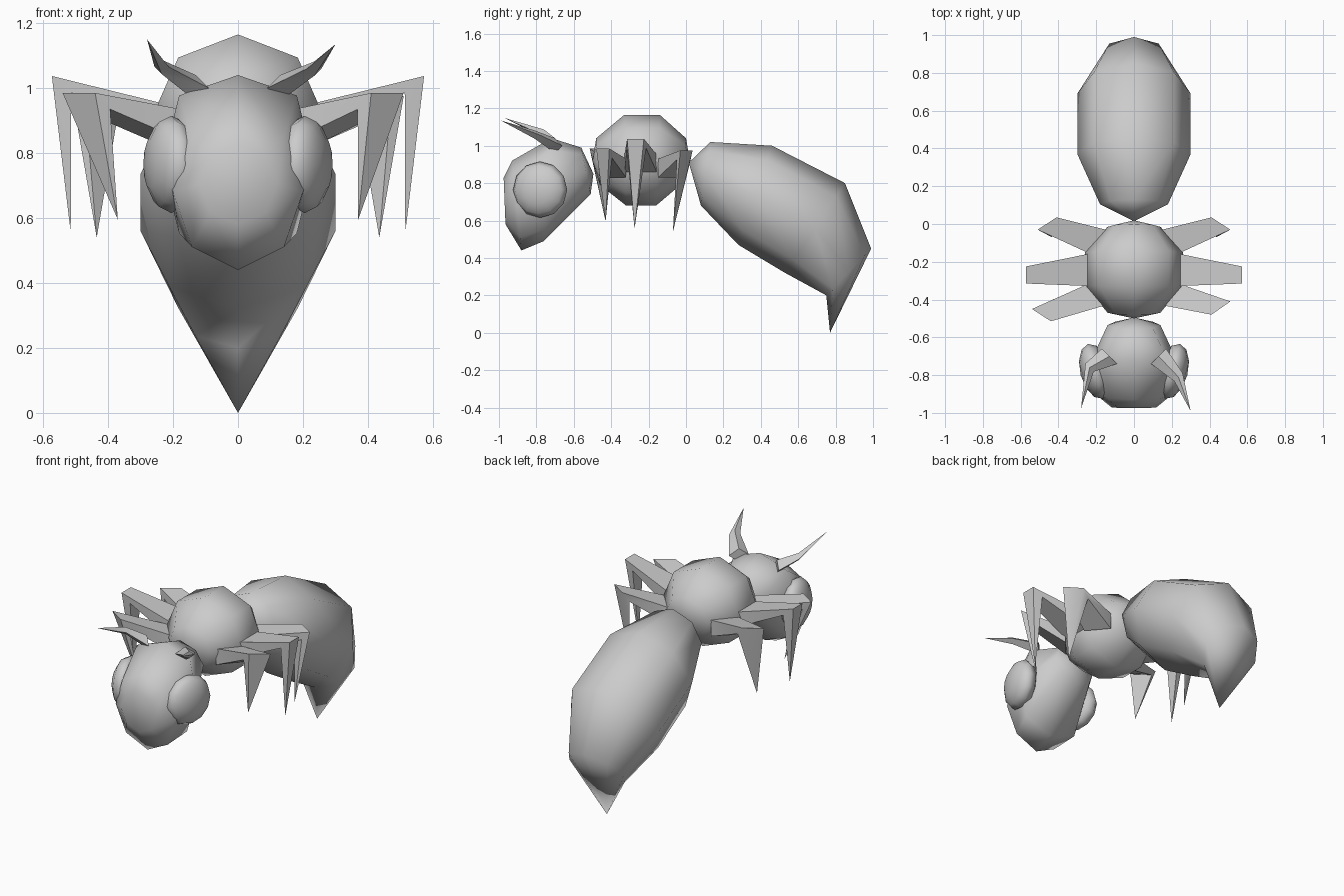
import bpy, bmesh, math
from mathutils import Vector

cube = bpy.data.objects.get("Cube")
if cube:
    bpy.data.objects.remove(cube, do_unlink=True)

grey = bpy.data.materials.new("plain grey")
grey.use_nodes = True
colour = (0.6, 0.6, 0.6, 1)
grey.diffuse_color = colour
grey.node_tree.nodes["Principled BSDF"].inputs["Base Color"].default_value = colour


def loft(name, rings, angle=50):
    """Skin a list of rings; a ring of one point closes to a tip."""
    bm = bmesh.new()
    loops = [[bm.verts.new(p) for p in ring] for ring in rings]
    for a, b in zip(loops, loops[1:]):
        n = max(len(a), len(b))
        for i in range(n):
            j = (i + 1) % n
            if len(a) == 1:
                bm.faces.new((a[0], b[i], b[j]))
            elif len(b) == 1:
                bm.faces.new((a[i], b[0], a[j]))
            else:
                bm.faces.new((a[i], b[i], b[j], a[j]))
    for end in (loops[0], loops[-1]):
        if len(end) > 2:
            bm.faces.new(end)
    bmesh.ops.recalc_face_normals(bm, faces=bm.faces)
    mesh = bpy.data.meshes.new(name)
    bm.to_mesh(mesh)
    bm.free()
    return finish(bpy.data.objects.new(name, mesh), angle)


def finish(obj, angle):
    if obj.name not in bpy.context.collection.objects:
        bpy.context.collection.objects.link(obj)
    obj.data.materials.append(grey)
    bpy.ops.object.select_all(action='DESELECT')
    obj.select_set(True)
    bpy.context.view_layer.objects.active = obj
    bpy.ops.object.shade_smooth_by_angle(angle=math.radians(angle))
    return obj


def hoop(top, bottom, half_width, power=1.0, sides=8):
    """Upright ring between a top and a bottom point given as (y, z)."""
    top, bottom = Vector((0, *top)), Vector((0, *bottom))
    mid, arm = (top + bottom) / 2, (top - bottom) / 2
    ring = []
    for i in range(sides):
        a = math.tau * i / sides
        s, c = (math.copysign(abs(v) ** power, v) if abs(v) > 1e-6 else 0
                for v in (math.sin(a), math.cos(a)))
        ring.append(mid + arm * c + Vector((half_width * s, 0, 0)))
    return ring


# Abdomen, curling down to the sting
loft("abdomen", [
    [(0, 0.015, 0.91)],
    hoop((0.13, 1.02), (0.08, 0.68), 0.18),
    hoop((0.46, 1.0), (0.28, 0.47), 0.3),
    hoop((0.85, 0.8), (0.53, 0.32), 0.3),
    hoop((0.99, 0.45), (0.75, 0.2), 0.185),
    [(0, 0.77, 0)],
], 75)

# Thorax
loft("thorax", [
    [(0, -0.5, 0.92)],
    hoop((-0.48, 1.04), (-0.46, 0.79), 0.14),
    hoop((-0.33, 1.165), (-0.32, 0.68), 0.26),
    hoop((-0.14, 1.165), (-0.16, 0.68), 0.26),
    hoop((0, 1.04), (-0.03, 0.79), 0.14),
    [(0, 0.02, 0.92)],
], 75)

# Head, tapering to the jaw
loft("head", [
    [(0, -0.495, 0.85)],
    hoop((-0.56, 0.99), (-0.51, 0.74), 0.14),
    hoop((-0.72, 1.04), (-0.76, 0.49), 0.235, 0.75),
    hoop((-0.93, 0.92), (-0.88, 0.44), 0.2),
    hoop((-0.975, 0.83), (-0.965, 0.58), 0.12),
], 75)

for side, label in ((1, "left"), (-1, "right")):
    # Eye
    bpy.ops.mesh.primitive_uv_sphere_add(segments=12, ring_count=6, radius=1)
    eye = bpy.context.object
    eye.name = label + "_eye"
    eye.scale = (0.15, 0.15, 0.08)
    eye.rotation_euler = (0, side * math.pi / 2, -side * math.radians(15))
    eye.location = (side * 0.205, -0.78, 0.765)
    finish(eye, 75)

    # Antenna, bent once
    bend, tip = ((0.235, -0.81, 1.06), (0.3, -0.99, 1.135)) if side > 0 else \
                ((0.235, -0.76, 1.065), (0.28, -0.975, 1.15))
    rings = []
    for (x, y, z), r in (((0.13, -0.7, 1.0), 0.04), (bend, 0.022)):
        rings.append([(side * (x + r * dx), y + r * dy, z + r * dz)
                      for dx, dy, dz in ((1, 1, 0), (0, 0, 1), (-1, -1, 0), (0, 0, -1))])
    loft(label + "_antenna", rings + [[(side * tip[0], *tip[1:])]])

    # Legs: two root corners, two knee corners, root and knee heights, foot tip
    legs = {
        "front": ((0.25, -0.32), (0.15, -0.43), (0.51, -0.41), (0.41, -0.48),
                  0.93, 0.985, (0.37, -0.43, 0.595)),
        "middle": ((0.2, -0.15), (0.2, -0.33), (0.573, -0.225), (0.573, -0.315),
                   0.945, 1.037, (0.515, -0.275, 0.555)),
        "back": ((0.25, -0.15), (0.15, -0.03), (0.51, -0.03), (0.41, 0.035),
                 0.93, 0.975, (0.435, -0.07, 0.54)),
    }
    for part, (ra, rb, ka, kb, rz, kz, foot) in legs.items():
        if side < 0 and part == "front":
            ka, kb = (0.54, -0.45), (0.44, -0.515)
        root = [(*ra, rz), (*rb, rz), (*rb, rz - 0.1), (*ra, rz - 0.1)]
        inner = [Vector(k).lerp(Vector(r), 0.16) for k, r in ((kb, rb), (ka, ra))]
        knee = [(*ka, kz), (*kb, kz)] + [(*p, kz - 0.05) for p in inner]
        loft(f"{label}_{part}_leg",
             [[(side * x, y, z) for x, y, z in ring] for ring in (root, knee, [foot])], 35)
